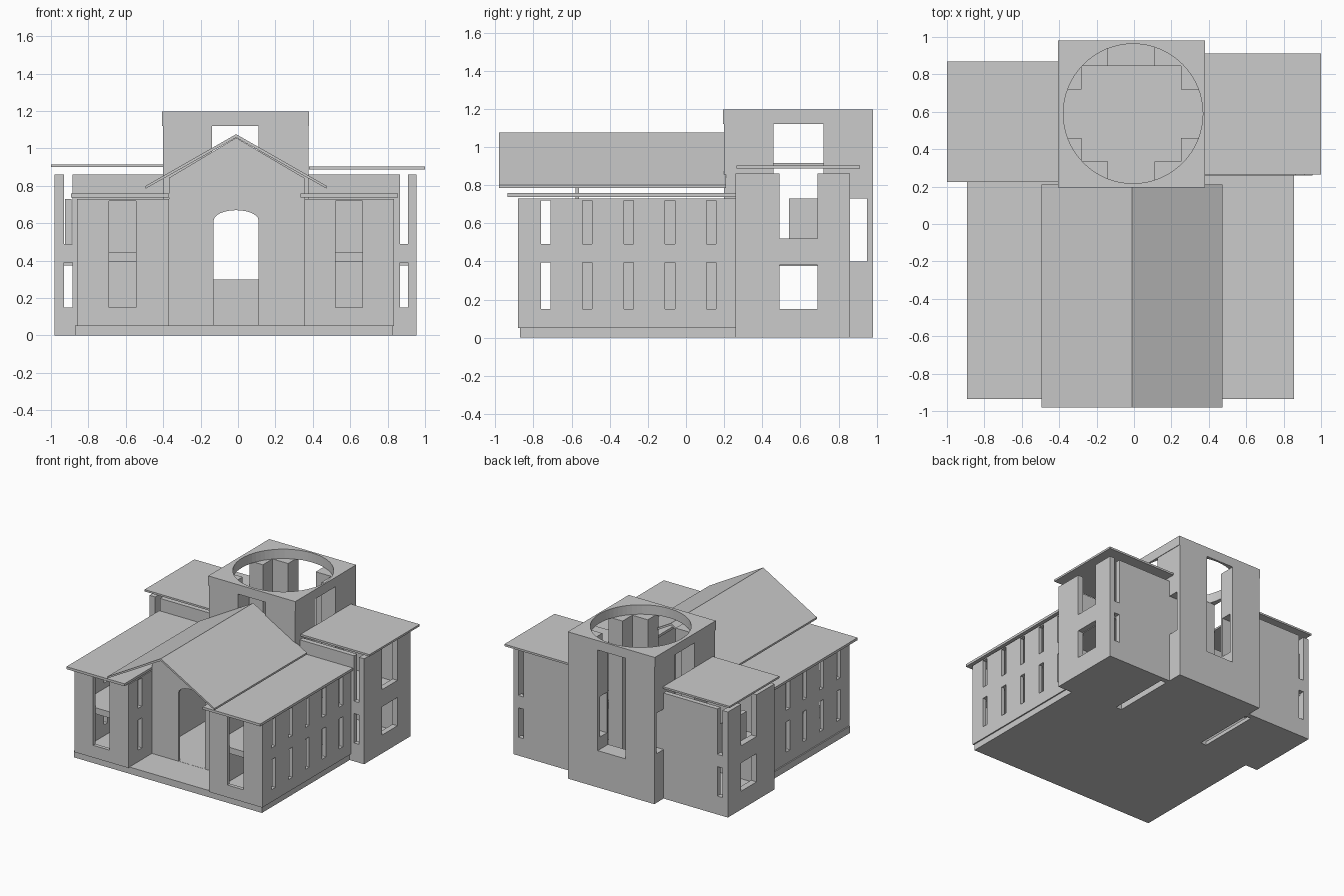
import bpy, bmesh, math

if "Cube" in bpy.data.objects:
    bpy.data.objects.remove(bpy.data.objects["Cube"])

CX = -0.01  # building axis in x


def mesh_obj(name, bm):
    bmesh.ops.recalc_face_normals(bm, faces=bm.faces[:])
    me = bpy.data.meshes.new(name)
    bm.to_mesh(me)
    bm.free()
    ob = bpy.data.objects.new(name, me)
    bpy.context.collection.objects.link(ob)
    return ob


def box(name, x0, x1, y0, y1, z0, z1):
    bm = bmesh.new()
    bmesh.ops.create_cube(bm, size=1)
    for v in bm.verts:
        v.co = ((x0 + x1) / 2 + v.co.x * (x1 - x0),
                (y0 + y1) / 2 + v.co.y * (y1 - y0),
                (z0 + z1) / 2 + v.co.z * (z1 - z0))
    return mesh_obj(name, bm)


def prism(name, pts, y0, y1):
    """Extrude an x-z outline along y."""
    bm = bmesh.new()
    f = bm.faces.new([bm.verts.new((x, y0, z)) for x, z in pts])
    ext = bmesh.ops.extrude_face_region(bm, geom=[f])
    vs = [g for g in ext["geom"] if isinstance(g, bmesh.types.BMVert)]
    bmesh.ops.translate(bm, verts=vs, vec=(0, y1 - y0, 0))
    return mesh_obj(name, bm)


def cut(ob, cutters):
    """Subtract the cutters, bake the result and remove the cutters."""
    for c in cutters:
        m = ob.modifiers.new("cut", 'BOOLEAN')
        m.operation, m.solver, m.object = 'DIFFERENCE', 'EXACT', c
    dg = bpy.context.evaluated_depsgraph_get()
    me = bpy.data.meshes.new_from_object(ob.evaluated_get(dg))
    ob.modifiers.clear()
    ob.data = me
    for c in cutters:
        bpy.data.objects.remove(c)


def hole(*b):
    c = box("cutter", *b)
    c.hide_render = True
    return c


# Plinth under the nave and aisles
box("plinth", -0.87, 0.825, -0.87, 0.26, 0, 0.055)

# Aisles: hollow blocks with slot windows and a tall front window
SLOT_Y = [-0.735 + 0.217 * i for i in range(5)]
SLOT_Z = [(0.15, 0.395), (0.49, 0.72)]
for side, x0, x1, wx0, wx1, rx0, rx1 in (
        ("left", -0.86, -0.37, -0.69, -0.545, -0.893, -0.37),
        ("right", 0.355, 0.835, 0.52, 0.665, 0.335, 0.855)):
    t = 0.03
    aisle = box(side + "_aisle_walls", x0, x1, -0.88, 0.26, 0.05, 0.73)
    cuts = [hole(x0 + t, x1 - t, -0.88 + t, 0.4, 0.06, 0.9),
            hole(wx0, wx1, -1, -0.8, 0.15, 0.72)]
    ox = x0 if side == "left" else x1
    for i, y in enumerate(SLOT_Y):
        for z0, z1 in SLOT_Z:
            if i == 0:  # these slots pass through the porch wall too
                cuts.append(hole(x0 - 0.1, x1 + 0.1, y - 0.025, y + 0.025, z0, z1))
            else:
                cuts.append(hole(ox - 0.1, ox + 0.1, y - 0.025, y + 0.025, z0, z1))
    cut(aisle, cuts)
    box(side + "_aisle_upper_floor", x0 + t, x1 - t, -0.85, 0.26, 0.395, 0.445)
    box(side + "_aisle_roof", rx0, rx1, -0.935, 0.26, 0.738, 0.758)

# Recessed gable wall with arched doorway
gable = prism("gable_wall", [(-0.37, 0.05), (0.355, 0.05), (0.355, 0.842),
                             (CX, 1.057), (-0.37, 0.842)], -0.58, -0.56)
r, spring = 0.12, 0.615
arch = [(CX - r, 0.056), (CX + r, 0.056)]
arch += [(CX + r * math.cos(a), spring + 0.055 * math.sin(a))
         for a in [math.pi * i / 12 for i in range(13)]]
door = prism("door_cutter", arch, -0.7, -0.5)
door.hide_render = True
cut(gable, [door])

# Pitched nave roof
h = 0.484
prism("nave_roof", [(CX - h, 0.80), (CX, 1.076), (CX + h, 0.80),
                    (CX + h, 0.785), (CX, 1.058), (CX - h, 0.785)], -0.98, 0.21)

# Tower: thick walls, tall openings on four sides
tower = box("tower_walls", -0.40, 0.376, 0.20, 0.98, 0, 1.12)
cut(tower, [hole(-0.28, 0.25, 0.335, 0.845, 0.05, 1.3),
            hole(-0.14, 0.11, 0.1, 0.5, 0.055, 1.3),
            hole(-0.14, 0.11, 0.7, 1.1, 0.30, 1.3),
            hole(-0.6, 0.6, 0.46, 0.72, 0.055, 1.3),
            hole(-0.6, 0.6, 0.86, 0.95, 0.40, 0.73)])

# Tower cap with a round opening
cap = box("tower_cap", -0.405, 0.38, 0.195, 0.98, 1.12, 1.197)
bm = bmesh.new()
bmesh.ops.create_cone(bm, cap_ends=True, segments=64, radius1=0.373, radius2=0.373, depth=0.4)
bmesh.ops.translate(bm, verts=bm.verts[:], vec=(-0.005, 0.59, 1.16))
ring = mesh_obj("round_cutter", bm)
ring.hide_render = True
cut(cap, [ring])

# Side wings: end walls with two wide windows, slots beside the corners
Y0, Y1 = 0.26, 0.86
for side, s, xin, xout, t, roof in (
        ("left", -1, -0.40, -0.98, 0.05, (-1.0, -0.40, 0.224, 0.868, 0.90, 0.915)),
        ("right", 1, 0.376, 0.955, 0.045, (0.38, 1.0, 0.265, 0.912, 0.888, 0.904))):
    lo, hi = sorted((xin, xout))
    wall_in = xout - s * t
    wing = box(side + "_wing_walls", lo, hi, Y0, Y1, 0, 0.86)
    a, b = sorted((xin - s * 0.05, wall_in))
    g0, g1 = sorted((xin - s * 0.05, xin + s * 0.05))
    e0, e1 = sorted((wall_in - s * 0.02, xout + s * 0.05))
    s0, s1 = sorted((wall_in - s * 0.045, wall_in))
    cut(wing, [hole(a, b, Y0 + 0.04, Y1 - 0.04, 0.03, 1.0),
               hole(g0, g1, Y0 + 0.04, Y1 - 0.04, -0.1, 0.1),
               hole(e0, e1, 0.49, 0.69, 0.15, 0.38),
               hole(e0, e1, 0.49, 0.69, 0.52, 1.0),
               hole(s0, s1, Y0 - 0.1, Y1 + 0.1, 0.15, 0.39),
               hole(s0, s1, Y0 - 0.1, Y1 + 0.1, 0.49, 1.0)])
    f0, f1 = sorted((xin, wall_in))
    box(side + "_wing_upper_floor", f0, f1, Y0 + 0.04, Y1 - 0.04, 0.375, 0.43)
    box(side + "_wing_roof", *roof)

# Partition inside the left wing
box("left_wing_partition", -0.925, -0.89, 0.54, 0.82, 0.43, 0.73)
